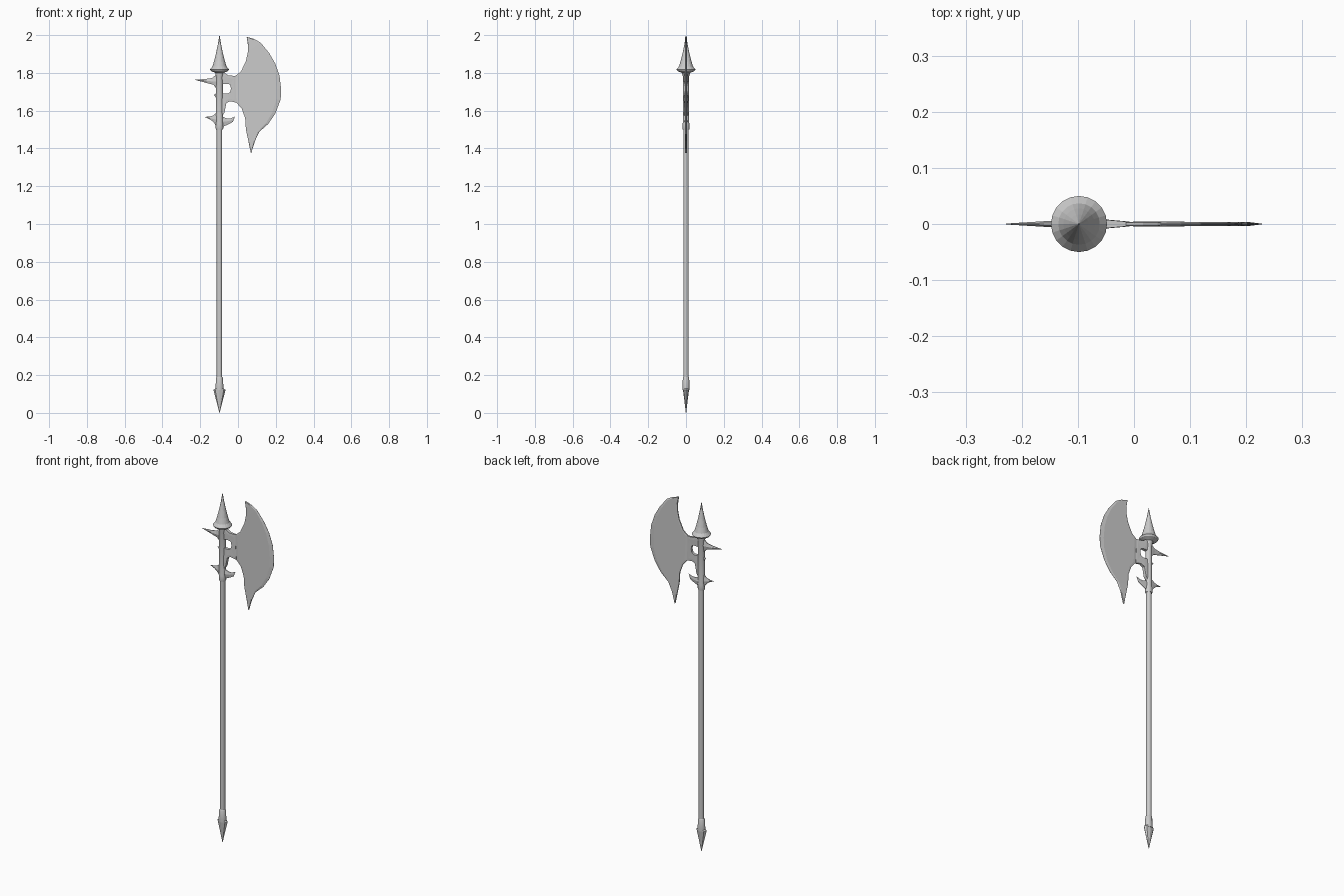
import bpy, bmesh, math

CX = -0.098  # pole axis


def finish(name, bm, smooth=None):
    bmesh.ops.remove_doubles(bm, verts=bm.verts, dist=0.0002)
    bmesh.ops.recalc_face_normals(bm, faces=bm.faces)
    me = bpy.data.meshes.new(name)
    bm.to_mesh(me)
    bm.free()
    ob = bpy.data.objects.new(name, me)
    bpy.context.collection.objects.link(ob)
    if smooth:
        bpy.context.view_layer.objects.active = ob
        ob.select_set(True)
        bpy.ops.object.shade_smooth_by_angle(angle=math.radians(smooth))
        ob.select_set(False)
    return ob


def lathe(name, profile, sides, smooth=None):
    """profile: (x radius, y radius, z) rings from bottom to top"""
    bm = bmesh.new()
    rings = []
    for rx, ry, z in profile:
        rings.append([bm.verts.new((CX + rx * math.cos(2 * math.pi * k / sides),
                                    ry * math.sin(2 * math.pi * k / sides), z))
                      for k in range(sides)])
    for a, b in zip(rings, rings[1:]):
        for k in range(sides):
            n = (k + 1) % sides
            bm.faces.new((a[k], a[n], b[n], b[k]))
    bm.faces.new(rings[0])
    bm.faces.new(rings[-1])
    return finish(name, bm, smooth)


def plate(name, edge_a, edge_b, section, thick=lambda x, z: 1.0):
    """Flat metal part lofted between two edges; section: (fraction, half thickness)"""
    bm = bmesh.new()
    sides = []
    for s in (-1, 1):
        grid = []
        for (ax, az), (bx, bz) in zip(edge_a, edge_b):
            row = []
            for f, t in section:
                x, z = ax + (bx - ax) * f, az + (bz - az) * f
                row.append(bm.verts.new((x, s * t * thick(x, z), z)))
            grid.append(row)
        for r, q in zip(grid, grid[1:]):
            for j in range(len(section) - 1):
                bm.faces.new((r[j], r[j + 1], q[j + 1], q[j]))
        sides.append(grid)
    f, b = sides
    rim = lambda g: g[0] + [r[-1] for r in g[1:]] + g[-1][-2::-1] + [r[0] for r in g[-2:0:-1]]
    rf, rb = rim(f), rim(b)
    for k in range(len(rf)):
        n = (k + 1) % len(rf)
        bm.faces.new((rf[k], rf[n], rb[n], rb[k]))
    return finish(name, bm)


# Pole, socket and butt collar
lathe("pole", [(.0145, .0145, .15), (.0145, .0145, 1.55)], 12, 40)
lathe("socket", [(.018, .017, 1.50), (.02, .018, 1.505), (.02, .018, 1.53),
                 (.0185, .0165, 1.54), (.0185, .0165, 1.78), (.022, .022, 1.80),
                 (.022, .022, 1.815)], 12, 40)
lathe("butt_collar", [(.021, .018, .12), (.021, .018, .135), (.018, .017, .185),
                      (.0145, .0145, .19)], 12, 40)

# Butt spike, flattened front to back
lathe("butt_spike", [(.001, .001, 0), (.016, .008, .06), (.032, .016, .122),
                     (.018, .016, .132)], 8)

# Flared top spear
lathe("top_spear", [(.022, .022, 1.80), (.045, .045, 1.81), (.05, .05, 1.818),
                    (.037, .037, 1.835), (.028, .028, 1.865), (.017, .017, 1.91),
                    (.009, .009, 1.95), (.0005, .0005, 2.0)], 20)

# Crescent blade: inner edge and cutting edge, top horn to bottom horn
inner = [(.046, 1.99), (.053, 1.945), (.052, 1.91), (.042, 1.863), (.016, 1.808),
         (-.014, 1.784), (-.012, 1.715), (-.008, 1.642), (.020, 1.61), (.038, 1.56),
         (.042, 1.50), (.056, 1.433), (.068, 1.376)]
outer = [(.048, 1.99), (.085, 1.98), (.12, 1.96), (.165, 1.905), (.197, 1.85),
         (.220, 1.785), (.228, 1.715), (.226, 1.66), (.198, 1.585), (.16, 1.53),
         (.112, 1.487), (.09, 1.44), (.070, 1.376)]
plate("axe_blade", inner, outer, [(0, .003), (.06, .0042), (.9, .0036), (1, .0005)])

# Neck joining blade to socket, wrapped around the window
neck_out = [(-.09, 1.815), (-.075, 1.803), (-.05, 1.786), (-.014, 1.784), (-.012, 1.715),
            (-.008, 1.642), (-.042, 1.65), (-.062, 1.64), (-.072, 1.59), (-.09, 1.56)]
neck_in = [(-.09, 1.742), (-.068, 1.742), (-.056, 1.742), (-.042, 1.738), (-.037, 1.717),
           (-.042, 1.698), (-.055, 1.69), (-.062, 1.69), (-.068, 1.69), (-.09, 1.69)]
plate("blade_neck", neck_out, neck_in, [(0, 1), (.3, 1.1), (1, 1)],
      lambda x, z: .0042 + .005 * min(1, max(0, (-.012 - x) / .06)))

# Small spikes and hook: upper edge, lower edge, both running out to the tip
spikes = {
    "rear_spike": ([(-.095, 1.805), (-.117, 1.79), (-.137, 1.773), (-.17, 1.768), (-.228, 1.764)],
                   [(-.095, 1.71), (-.117, 1.72), (-.13, 1.737), (-.164, 1.746), (-.228, 1.763)]),
    "rear_nub": ([(-.095, 1.70), (-.117, 1.69), (-.128, 1.684)],
                 [(-.095, 1.66), (-.117, 1.67), (-.128, 1.683)]),
    "lower_rear_spike": ([(-.095, 1.60), (-.117, 1.587), (-.132, 1.574), (-.15, 1.569), (-.176, 1.567)],
                         [(-.095, 1.51), (-.117, 1.52), (-.128, 1.537), (-.146, 1.553), (-.176, 1.566)]),
    "lower_front_hook": ([(-.095, 1.58), (-.08, 1.568), (-.06, 1.559), (-.04, 1.559), (-.017, 1.568)],
                         [(-.095, 1.515), (-.075, 1.517), (-.048, 1.529), (-.027, 1.541), (-.017, 1.567)]),
}
for name, (upper, lower) in spikes.items():
    reach = max(abs(x - CX) for x, z in upper)
    plate(name, upper, lower, [(0, .3), (.5, 1), (1, .3)],
          lambda x, z, r=reach: .0008 + .008 * (1 - abs(x - CX) / r))
